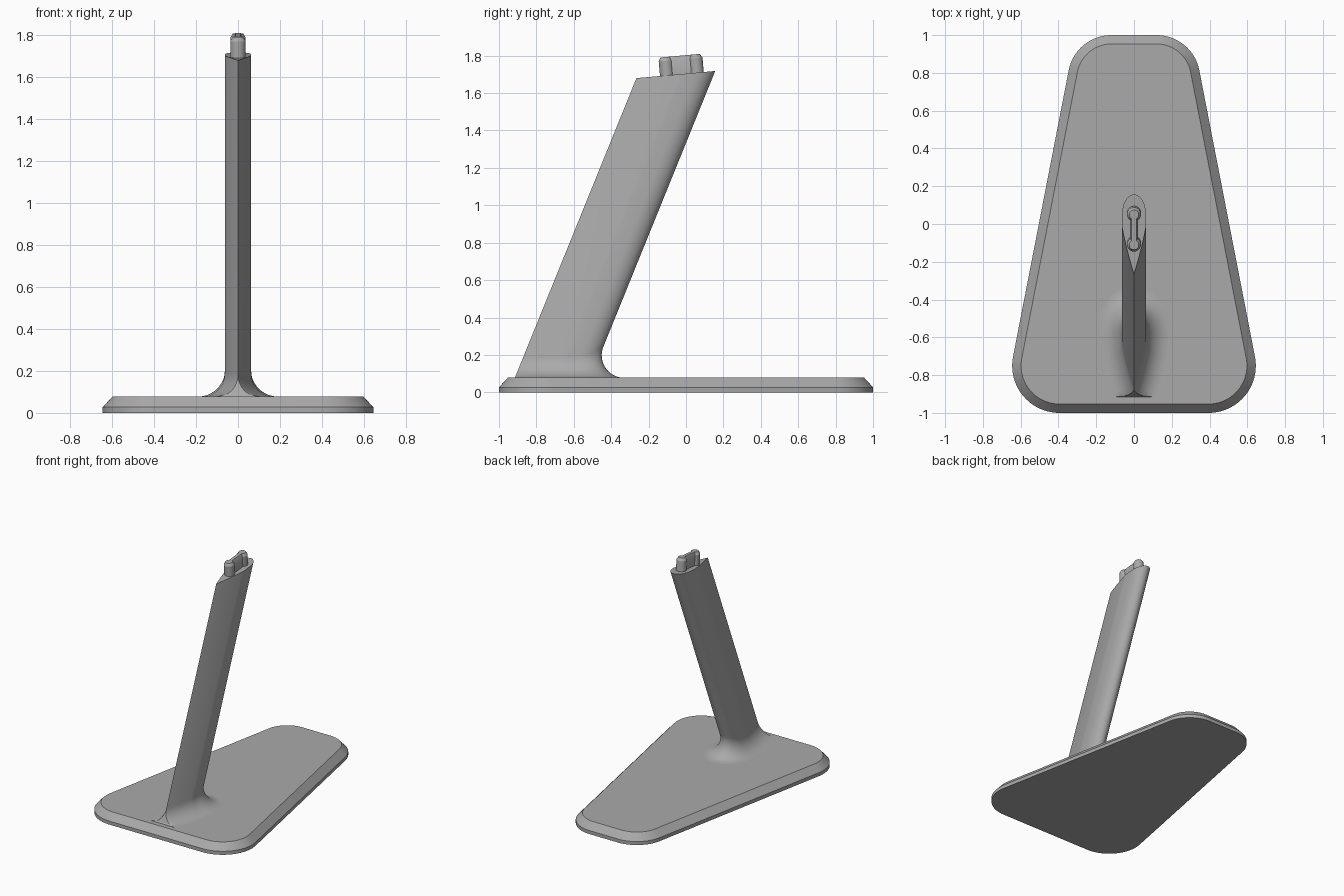
import bpy, bmesh
from math import sin, cos, pi, atan, asin, sqrt
from mathutils import Vector

old = bpy.data.objects.get("Cube")
if old:
    bpy.data.objects.remove(old)

GREY = (0.40, 0.40, 0.40, 1)
mat = bpy.data.materials.new("satin grey")
mat.use_nodes = True
mat.diffuse_color = GREY
mat.node_tree.nodes["Principled BSDF"].inputs["Base Color"].default_value = GREY


def loft(name, rings, cap_bottom=True):
    """Skin a stack of equal-length closed rings and cap the ends."""
    bm = bmesh.new()
    rows = [[bm.verts.new(p) for p in ring] for ring in rings]
    for a, b in zip(rows, rows[1:]):
        for i in range(len(a)):
            j = (i + 1) % len(a)
            bm.faces.new((a[i], a[j], b[j], b[i]))
    if cap_bottom:
        bm.faces.new(rows[0][::-1])
    bm.faces.new(rows[-1])
    bmesh.ops.remove_doubles(bm, verts=bm.verts, dist=0.00001)
    bmesh.ops.recalc_face_normals(bm, faces=bm.faces)
    mesh = bpy.data.meshes.new(name)
    bm.to_mesh(mesh)
    bm.free()
    mesh.materials.append(mat)
    obj = bpy.data.objects.new(name, mesh)
    bpy.context.collection.objects.link(obj)
    bpy.ops.object.select_all(action='DESELECT')
    obj.select_set(True)
    bpy.context.view_layer.objects.active = obj
    bpy.ops.object.shade_smooth_by_angle(angle=pi / 6)
    return obj


def arc(cx, cy, r, a0, a1, n):
    return [(cx + r * cos(a0 + (a1 - a0) * i / n),
             cy + r * sin(a0 + (a1 - a0) * i / n)) for i in range(n + 1)]


# Base plate: rounded trapezoid with a chamfered rim
BASE_TOP = 0.078


def base_ring(inset, z):
    lean = 0.185
    half = (arc(0.395, -0.75, 0.25 - inset, -pi / 2, lean, 20)
            + arc(0.12, 0.77, 0.23 - inset, lean, pi / 2, 20))
    pts = half + [(-x, y) for x, y in reversed(half)]
    return [(x, y, z) for x, y in pts]


loft("base_plate", [base_ring(0, 0), base_ring(0, 0.027), base_ring(0.047, BASE_TOP)])

# Stem: leaning teardrop section, sharp at the front, filleted into the base
LEAN, FRONT, LENGTH, HALF_W, FILLET = 0.4057, -0.915, 0.406, 0.063, 0.12
TOP_Z, TOP_Y, TILT = 1.68, -0.265, 0.09


def stem_section():
    """Right half then mirrored left half, as (point, outward normal) pairs."""
    half = []
    c, e = Vector((0.042, 0.13)), Vector((HALF_W, 0.24))
    for i in range(13):
        t = i / 12
        d = c * (1 - t) + (e - c) * t
        half.append((2 * t * (1 - t) * c + t * t * e, Vector((d.y, -d.x)).normalized()))
    ry = 0.10
    for i in range(17):
        a = pi / 2 * i / 16
        p = Vector((HALF_W * cos(a), LENGTH - ry + ry * sin(a)))
        half.append((p, Vector((cos(a) / HALF_W, sin(a) / ry)).normalized()))
    flip = [(Vector((-p.x, p.y)), Vector((-n.x, n.y))) for p, n in reversed(half)]
    return half + flip[1:]


section = [(p + Vector((0, FRONT)), n) for p, n in stem_section()]
rings = []
STEPS = 12
for k in range(STEPS + 1):
    ring = []
    for p, n in section:
        slope = LEAN * n.y
        centre = FILLET * (slope + sqrt(1 + slope * slope))
        a = -pi / 2 - (pi / 2 + atan(slope)) * k / STEPS
        out, h = centre + FILLET * cos(a), FILLET * (1 + sin(a))
        q = p + n * (out - slope * h) + Vector((0, LEAN * h))
        ring.append((q.x, max(q.y, FRONT + LEAN * h), BASE_TOP + h))
    rings.append(ring)
top = []
for p, n in section:
    h = (TOP_Z - BASE_TOP + TILT * (p.y - TOP_Y)) / (1 - TILT * LEAN)
    top.append((p.x, p.y + LEAN * h, BASE_TOP + h))
rings.append(top)
loft("stem", rings, cap_bottom=False)


# Plug: two round posts joined by a thinner web, chamfered at the top
def plug_ring(r, web, h):
    neck = pi / 2 - asin(web / r)
    pts = (arc(0, 0.08, r, -neck, pi + neck, 24)
           + arc(0, -0.08, r, pi - neck, 2 * pi + neck, 24))
    ring = []
    for x, y in pts:
        y0 = y - 0.022
        ring.append((x, y0 - TILT * h, TOP_Z + TILT * (y0 - TOP_Y) + h))
    return ring


loft("plug", [plug_ring(0.037, 0.022, -0.01), plug_ring(0.037, 0.022, 0.078),
              plug_ring(0.025, 0.012, 0.098)])
